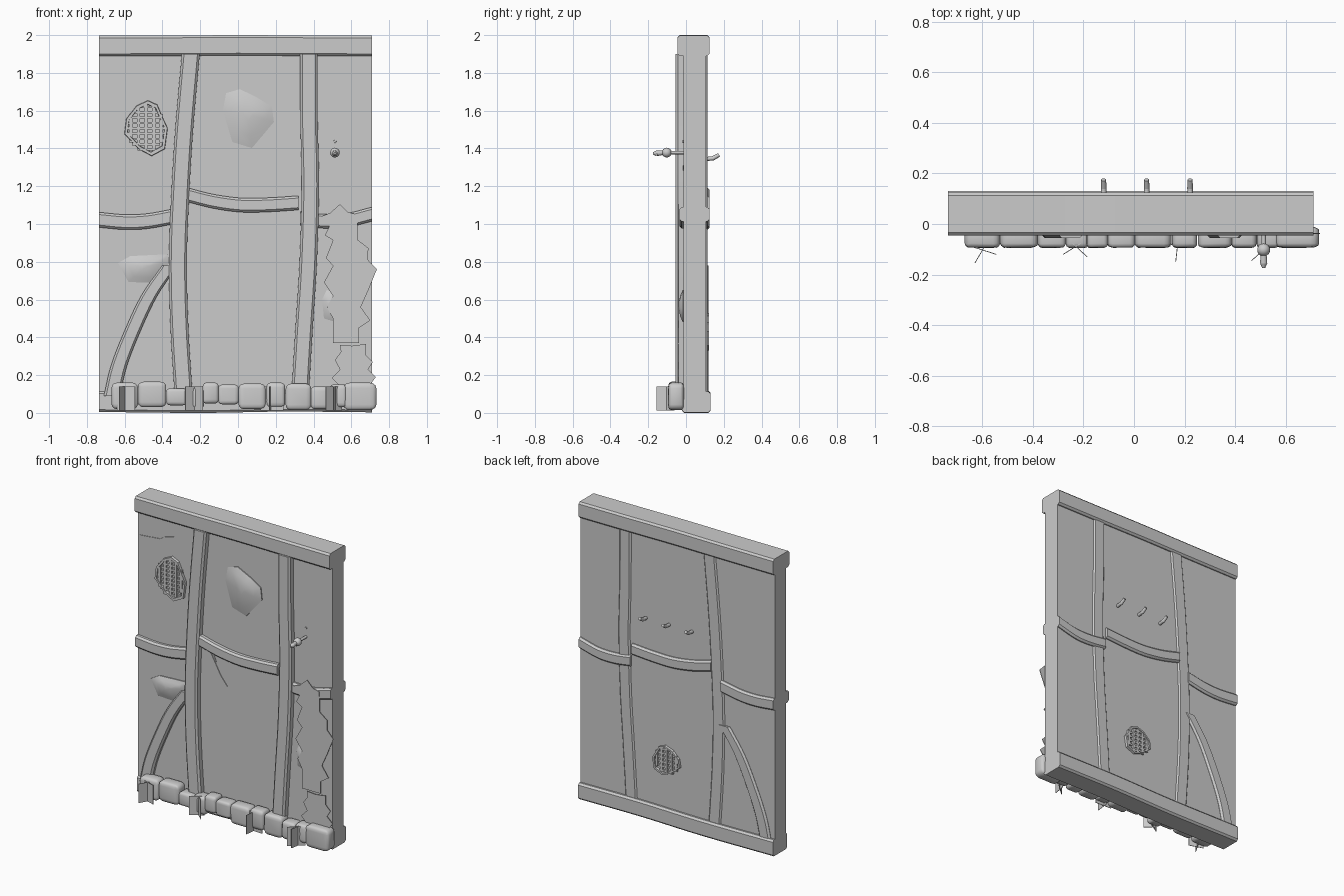
import bpy, bmesh, math, random
from mathutils import Vector, Matrix

if "Cube" in bpy.data.objects:
    bpy.data.objects.remove(bpy.data.objects["Cube"])

random.seed(4)
FRONT, BACK = -0.012, 0.106
grey = bpy.data.materials.new("plain grey")
grey.diffuse_color = (0.6, 0.6, 0.6, 1)
grey.use_nodes = True
grey.node_tree.nodes["Principled BSDF"].inputs["Base Color"].default_value = grey.diffuse_color


def finish(name, bm, angle=35):
    bmesh.ops.recalc_face_normals(bm, faces=bm.faces)
    me = bpy.data.meshes.new(name)
    bm.to_mesh(me)
    bm.free()
    me.materials.append(grey)
    ob = bpy.data.objects.new(name, me)
    bpy.context.collection.objects.link(ob)
    bpy.ops.object.select_all(action='DESELECT')
    bpy.context.view_layer.objects.active = ob
    ob.select_set(True)
    bpy.ops.object.shade_smooth_by_angle(angle=math.radians(angle))
    return ob


def add_box(bm, lo, hi):
    size = [b - a for a, b in zip(lo, hi)]
    mid = [(a + b) / 2 for a, b in zip(lo, hi)]
    bmesh.ops.create_cube(bm, size=1, matrix=Matrix.Translation(mid) @ Matrix.Diagonal((*size, 1)))


def smooth_path(pts, steps=5):
    p = [Vector(q) for q in pts]
    p = [2 * p[0] - p[1]] + p + [2 * p[-1] - p[-2]]
    out = []
    for i in range(1, len(p) - 2):
        a, b, c, d = p[i - 1:i + 3]
        for k in range(steps):
            t = k / steps
            out.append(0.5 * (2 * b + (c - a) * t + (2 * a - 5 * b + 4 * c - d) * t * t
                              + (3 * b - a - 3 * c + d) * t ** 3))
    return out + [p[-2]]


def loft(bm, rings):
    vs = [[bm.verts.new(v) for v in r] for r in rings]
    n = len(vs[0])
    for a, b in zip(vs, vs[1:]):
        for i in range(n):
            bm.faces.new((a[i], a[(i + 1) % n], b[(i + 1) % n], b[i]))
    bm.faces.new(vs[0])
    bm.faces.new(vs[-1])


def timber(name, path, width, y0, y1, upright, c=0.012):
    """Bowed beam with chamfered edges, swept along a path of (x, z)."""
    h = width / 2
    sec = [(-h + c, y0), (h - c, y0), (h, y0 + c), (h, y1 - c),
           (h - c, y1), (-h + c, y1), (-h, y1 - c), (-h, y0 + c)]
    rings = [[(p.x + u, y, p.y) if upright else (p.x, y, p.y + u) for u, y in sec]
             for p in smooth_path(path)]
    bm = bmesh.new()
    loft(bm, rings)
    return finish(name, bm, 30)


# Wall slab
bm = bmesh.new()
add_box(bm, (-0.735, FRONT, 0.03), (0.71, BACK, 1.95))
finish("wall", bm)

# Frame timbers
timber("top_beam", [(-.735, 1.943), (-.3, 1.944), (0, 1.946), (.35, 1.944), (.71, 1.943)],
       .108, -.045, .125, False)
timber("bottom_beam", [(-.735, .06), (-.2, .055), (.25, .062), (.71, .058)], .11, -.022, .13, False)
timber("left_post", [(-.25, 1.9), (-.285, 1.5), (-.307, 1.13), (-.318, .8), (-.31, .45), (-.287, .08)],
       .095, -.055, .115, True)
timber("right_post", [(.375, 1.9), (.376, 1.55), (.383, 1.2), (.372, .8), (.35, .45), (.328, .08)],
       .092, -.055, .115, True)
timber("brace", [(-.36, .78), (-.47, .62), (-.56, .43), (-.63, .25), (-.668, .09)],
       .085, -.04, .12, True)
timber("left_rail", [(-.735, 1.022), (-.6, 1.01), (-.48, 1.015), (-.34, 1.04)], .08, -.04, .125, False)
timber("middle_rail", [(-.27, 1.155), (-.13, 1.12), (.02, 1.1), (.17, 1.102), (.32, 1.112)],
       .075, -.045, .125, False)
timber("right_rail", [(.33, 1.03), (.45, 1.015), (.57, 1.018), (.71, 1.052)], .075, -.035, .125, False)


# Bulging plaster patches
def patch(name, outline, height):
    n = len(outline)
    c = Vector((sum(p[0] for p in outline) / n, sum(p[1] for p in outline) / n))
    bm = bmesh.new()
    rings = []
    for s, d in ((1, 0), (1, .3), (.65, .75), (.2, 1)):
        rings.append([(c.x + (x - c.x) * s, FRONT + .004 - height * d, c.y + (z - c.y) * s)
                      for x, z in outline])
    loft(bm, rings)
    finish(name, bm, 50)


patch("upper_patch", [(-.063, 1.693), (.01, 1.714), (.1, 1.67), (.18, 1.62), (.19, 1.54),
                      (.074, 1.402), (-.03, 1.434), (-.08, 1.6)], .035)
patch("lower_patch", [(-.635, .794), (-.57, .83), (-.37, .84), (-.36, .8), (-.44, .688), (-.58, .693)], .035)
patch("small_patch", [(.445, .6), (.47, .65), (.54, .63), (.56, .55), (.52, .48), (.455, .5)], .03)

# Round vents with a woven grille
VENT = [(.01, .148), (.06, .125), (.085, .065), (.115, 0), (.1, -.11),
        (.03, -.148), (-.04, -.11), (-.115, -.03), (-.105, .05), (-.05, .12)]


def vent(name, x, z, sx, sz, wall, out):
    y = lambda d: wall + out * d
    bm = bmesh.new()
    ring = lambda s, d: [bm.verts.new((x + a * sx * s, y(d), z + b * sz * s)) for a, b in VENT]
    loops = [ring(1, -.003), ring(.98, .016), ring(.86, .016), ring(.84, -.003)]
    n = len(VENT)
    for a, b in zip(loops, loops[1:] + loops[:1]):
        for i in range(n):
            bm.faces.new((a[i], a[(i + 1) % n], b[(i + 1) % n], b[i]))
    w, h = .1 * sx, .127 * sz
    cols, rows = 5, max(6, round(9 * sz))

    def bar(cx, cz, hx, hz, d):
        ya, yb = sorted((y(0), y(d)))
        add_box(bm, (cx - hx, ya, cz - hz), (cx + hx, yb, cz + hz))
    for i in range(cols):
        t = (i + .5) / cols * 2 - 1
        bar(x + t * w, z, .009 * sx, h * math.sqrt(1 - t * t), .012)
    for i in range(rows):
        t = (i + .5) / rows * 2 - 1
        bar(x, z + t * h, w * math.sqrt(1 - t * t), .006, .009)
    finish(name, bm)


vent("front_vent", -.487, 1.507, 1, 1, FRONT, -1)
vent("back_vent", .065, .43, .9, .68, BACK, 1)


# Thin flat plates: cracks and jagged ivy
def plate(name, outline, y, thick=.004):
    bm = bmesh.new()
    loft(bm, [[(x, yy, z) for x, z in outline] for yy in (y, y + thick)])
    finish(name, bm)


def crack(name, pts, w=.008):
    n = len(pts) - 1
    half = [w / 2 * (1 - .8 * i / n) for i in range(n + 1)]
    side = lambda s: [(x + s * h * .6, z + s * h) for (x, z), h in zip(pts, half)]
    plate(name, side(1) + side(-1)[::-1], FRONT - .004, .006)


crack("top_crack", [(-.72, 1.73), (-.65, 1.737), (-.57, 1.745), (-.53, 1.77), (-.465, 1.788)])
crack("middle_crack", [(-.255, 1.15), (-.2, 1.09), (-.165, 1.03), (-.12, .95), (-.07, .89)], .012)
crack("middle_crack_branch", [(-.2, 1.09), (-.17, 1.075), (-.15, 1.03)], .007)
crack("post_crack", [(.425, 1.28), (.455, 1.31)])

plate("ivy", [(.54, 1.105), (.487, 1.058), (.434, 1.037), (.49, 1), (.46, .94), (.503, .915),
              (.466, .82), (.503, .778), (.455, .69), (.503, .62), (.47, .56), (.503, .5),
              (.503, .37), (.64, .37), (.64, .45), (.7, .49), (.65, .56), (.69, .65), (.735, .76),
              (.688, .81), (.69, .873), (.635, .915), (.63, 1.05), (.582, 1.063)], -.04)
plate("ivy_foot", [(.603, .355), (.677, .365), (.677, .307), (.714, .27), (.688, .23), (.73, .19),
                   (.7, .15), (.53, .15), (.497, .185), (.54, .23), (.513, .28), (.545, .323),
                   (.54, .36)], -.04)

# Row of rounded footing stones: x, width, bottom, top
for i, (x, w, lo, hi) in enumerate([
        (-.6, .14, .02, .16), (-.455, .15, .03, .165), (-.325, .11, .04, .13), (-.225, .09, .02, .14),
        (-.145, .085, .05, .16), (-.05, .11, .045, .15), (.075, .145, .02, .155), (.2, .1, .03, .16),
        (.32, .135, .015, .155), (.435, .1, .02, .14), (.53, .09, .03, .15), (.645, .175, .015, .16)]):
    bm = bmesh.new()
    bmesh.ops.create_cube(bm, size=1)
    bmesh.ops.bevel(bm, geom=bm.edges[:], offset=.2, segments=3, profile=.5, affect='EDGES')
    for v in bm.verts:
        v.co = Vector((x + v.co.x * w, -.052 + v.co.y * .085 + v.co.x * random.uniform(-.005, .005),
                       (lo + hi) / 2 + v.co.z * (hi - lo)))
    finish("footing_stone_%d" % (i + 1), bm, 50)

# Crossed grass cards: pairs of plan endpoints
for i, (x0, y0, x1, y1) in enumerate([
        (-.63, -.155, -.58, -.07), (-.64, -.09, -.545, -.12), (-.28, -.12, -.2, -.07),
        (-.245, -.075, -.185, -.13), (.165, -.15, .175, -.06), (.12, -.08, .24, -.085),
        (.505, -.155, .52, -.07), (.465, -.145, .55, -.07)]):
    a, b = Vector((x0, y0)), Vector((x1, y1))
    s = (b - a).normalized().orthogonal() * .0015
    bm = bmesh.new()
    loft(bm, [[(p.x, p.y, z) for p in (a + s, b + s, b - s, a - s)] for z in (.012, .14)])
    finish("grass_card_%d" % (i + 1), bm)


# Turned door knob with stem, and keyhole
def tube(bm, a, b, r0, r1, seg=10):
    a, b = Vector(a), Vector(b)
    rot = (b - a).to_track_quat('Z', 'Y').to_matrix().to_4x4()
    bmesh.ops.create_cone(bm, cap_ends=True, segments=seg, radius1=r0, radius2=r1,
                          depth=(b - a).length, matrix=Matrix.Translation((a + b) / 2) @ rot)


bm = bmesh.new()
bmesh.ops.create_uvsphere(bm, u_segments=14, v_segments=8, radius=.026,
                          matrix=Matrix.Translation((.513, -.102, 1.378)))
tube(bm, (.513, FRONT, 1.378), (.513, -.09, 1.378), .009, .009)
tube(bm, (.513, -.12, 1.378), (.513, -.155, 1.374), .012, .015)
tube(bm, (.513, -.155, 1.374), (.513, -.175, 1.374), .015, .006)
finish("door_knob", bm, 45)
bm = bmesh.new()
tube(bm, (.513, FRONT + .002, 1.437), (.513, FRONT - .006, 1.437), .008, .007)
finish("keyhole", bm)

# Coat pegs on the back, tilted upward
for i, x in enumerate((-.12, .05, .222)):
    bm = bmesh.new()
    tube(bm, (x, BACK - .01, 1.343), (x, .145, 1.348), .011, .011)
    tube(bm, (x, .14, 1.346), (x, .175, 1.366), .012, .01)
    finish("back_peg_%d" % (i + 1), bm, 45)
